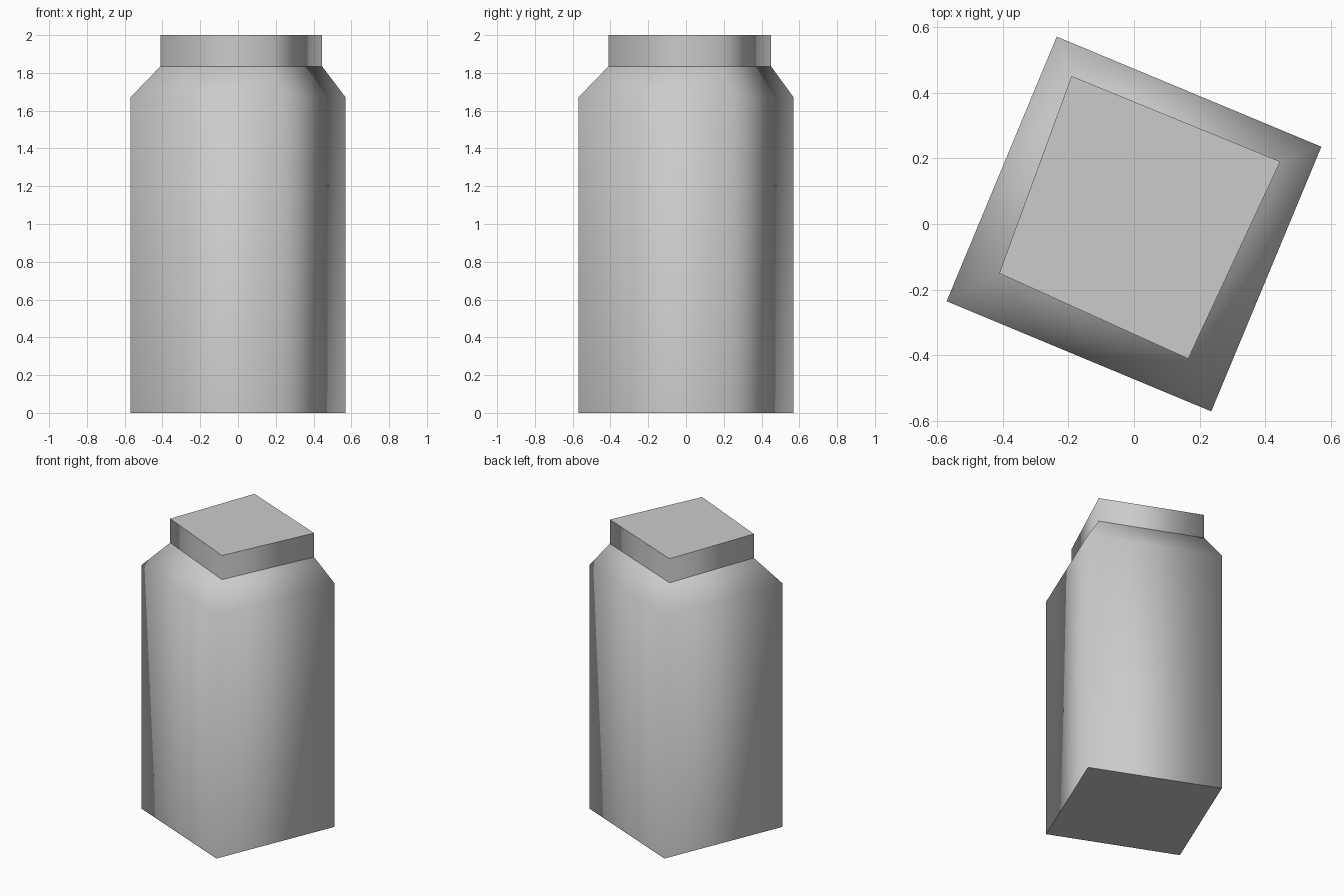
import bpy
import bmesh

cube = bpy.data.objects.get("Cube")
if cube:
    bpy.data.objects.remove(cube, do_unlink=True)

grey = bpy.data.materials.new("light grey")
grey.use_nodes = True
colour = (0.6, 0.6, 0.6, 1)
grey.diffuse_color = colour
grey.node_tree.nodes["Principled BSDF"].inputs["Base Color"].default_value = colour

# Four-sided cross-sections, counter-clockwise from the front corner
BODY = [(0.235, -0.57), (0.57, 0.235), (-0.235, 0.57), (-0.57, -0.235)]
NECK = [(0.165, -0.41), (0.445, 0.19), (-0.19, 0.45), (-0.41, -0.15)]


def loft(name, sections):
    """Skin a stack of (outline, height, sharp) rings and cap both ends."""
    bm = bmesh.new()
    rings = [[bm.verts.new((x, y, z)) for x, y in outline]
             for outline, z, _ in sections]
    count = len(rings[0])
    for low, high in zip(rings, rings[1:]):
        for i in range(count):
            j = (i + 1) % count
            bm.faces.new((low[i], low[j], high[j], high[i]))
    bm.faces.new(rings[0][::-1])
    bm.faces.new(rings[-1])
    for face in bm.faces:
        face.smooth = True
    # Rims stay crisp while the upright corners shade softly
    for ring, (_, _, sharp) in zip(rings, sections):
        if sharp:
            for i in range(count):
                bm.edges.get((ring[i], ring[(i + 1) % count])).smooth = False
    mesh = bpy.data.meshes.new(name)
    bm.to_mesh(mesh)
    bm.free()
    mesh.materials.append(grey)
    obj = bpy.data.objects.new(name, mesh)
    bpy.context.collection.objects.link(obj)
    return obj


# Body, sloped shoulder and upright neck in one closed skin
loft("bottle", [
    (BODY, 0.0, True),
    (BODY, 1.67, False),
    (NECK, 1.835, True),
    (NECK, 2.0, True),
])
